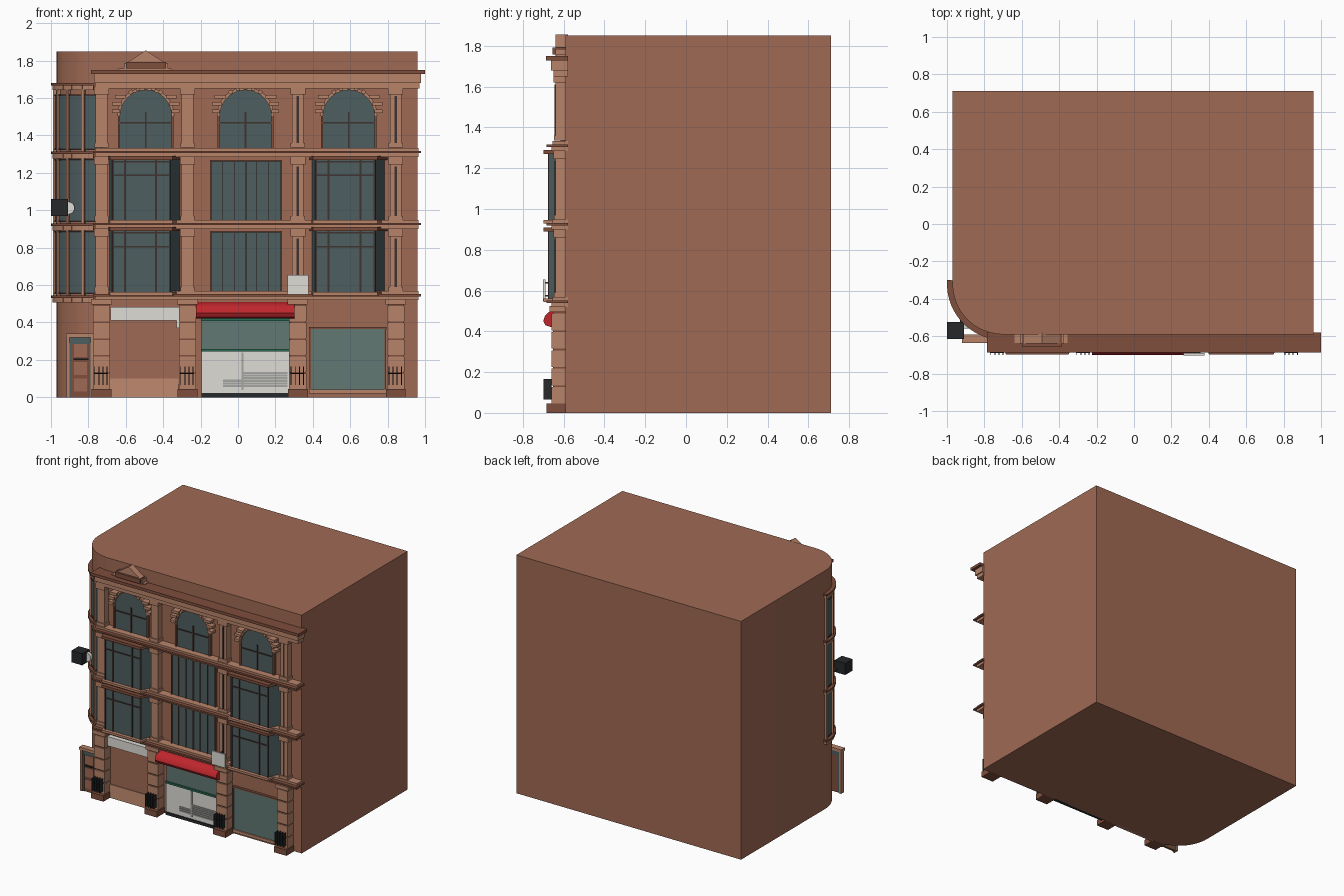
import bpy, bmesh, math
from mathutils import Vector

if "Cube" in bpy.data.objects:
    bpy.data.objects.remove(bpy.data.objects["Cube"])

def lin(c):
    c /= 255
    return c / 12.92 if c < 0.04 else ((c + 0.055) / 1.055) ** 2.4

MATS = {}
for n, rgb in dict(brick=(160, 106, 84), stone=(184, 132, 106), dark_stone=(126, 78, 60), glass=(78, 94, 96),
                   frame=(62, 50, 46), black=(38, 40, 42), white=(222, 220, 214), red=(190, 38, 44),
                   green=(40, 110, 85), grey=(165, 165, 163), shopglass=(98, 120, 115)).items():
    MATS[n] = bpy.data.materials.new(n)
    MATS[n].diffuse_color = (*[lin(c) for c in rgb], 1)

PARTS = {}  # part name -> (bmesh, material)

def part(name, mat):
    return PARTS.setdefault(name, (bmesh.new(), mat))[0]

def prism(name, mat, pts, axis, a, b):
    """Extrude a 2D outline along axis from a to b."""
    bm = part(name, mat)
    def pos(p, t):
        return {'x': (t, p[0], p[1]), 'y': (p[0], t, p[1]), 'z': (p[0], p[1], t)}[axis]
    lo = [bm.verts.new(pos(p, a)) for p in pts]
    hi = [bm.verts.new(pos(p, b)) for p in pts]
    n = len(pts)
    bm.faces.new(lo)
    bm.faces.new(hi[::-1])
    for i in range(n):
        bm.faces.new((lo[i], hi[i], hi[(i + 1) % n], lo[(i + 1) % n]))

def box(name, mat, x0, x1, y0, y1, z0, z1):
    prism(name, mat, [(x0, z0), (x1, z0), (x1, z1), (x0, z1)], 'y', y0, y1)

def polar(c, r, deg):
    return (c[0] + r * math.cos(math.radians(deg)), c[1] + r * math.sin(math.radians(deg)))

def ring(c, r0, r1, a0, a1, n):
    angs = [a0 + (a1 - a0) * i / n for i in range(n + 1)]
    return [polar(c, r1, a) for a in angs] + [polar(c, r0, a) for a in reversed(angs)]

F = -0.58            # back plane of everything fixed to the front wall
C, R = (-0.70, -0.32), 0.27   # rounded corner

# Main body with rounded front-left corner
prism("building_body", "brick", [polar(C, R, 180 + 90 * i / 20) for i in range(21)]
      + [(0.96, -0.59), (0.96, 0.71), (-0.97, 0.71)], 'z', 0, 1.85)

# Ground floor piers, upper pilasters and railings
for cx in (-0.73, -0.27, 0.32, 0.843):
    box("pier_base", "dark_stone", cx - .053, cx + .053, -.685, F, 0, .045)
    for i in range(5):
        z = .045 + i * .09
        box("pier_block", "stone", cx - .046, cx + .046, -.66, F, z, z + .082)
        box("pier_joint", "dark_stone", cx - .042, cx + .042, -.652, F, z + .082, z + .09)
    box("pier_capital", "stone", cx - .055, cx + .055, -.67, F, .495, .525)
    for k in range(4):
        x = cx - .036 + k * .022
        box("pier_railing", "black", x - .0025, x + .0025, -.70, -.66, .065, .165)
    box("pier_railing", "black", cx - .04, cx + .035, -.69, -.66, .125, .13)
    for z0, z1 in ((.565, .9), (.945, 1.285), (1.335, 1.66)):
        box("pilaster", "stone", cx - .031, cx + .031, -.64, F, z0, z1)
        box("pilaster_foot", "stone", cx - .038, cx + .038, -.648, F, z0, z0 + .025)
        box("pilaster_head", "stone", cx - .04, cx + .04, -.65, F, z1 - .04, z1)
        if cx > 0:
            box("pilaster_pipe", "frame", cx - .006, cx + .006, -.645, -.63, z0 + .02, z1 - .05)

# String courses and top cornice on the flat front
for z in (.52, .9, 1.285):
    box("string_course", "stone", -.765, .965, -.66, F, z, z + .02)
    box("string_course_top", "dark_stone", -.775, .978, -.685, F, z + .02, z + .032)
    box("string_course_sill", "stone", -.765, .965, -.655, F, z + .032, z + .048)
for x0, x1, y, z0, z1, m in ((-.765, .97, -.65, 1.65, 1.68, "stone"), (-.77, .978, -.662, 1.68, 1.728, "stone"),
                             (-.785, 1.0, -.687, 1.728, 1.75, "dark_stone")):
    box("cornice_" + m, m, x0, x1, y, F, z0, z1)

# Roof pediment
box("pediment_base", "stone", -.64, -.355, -.635, F, 1.745, 1.757)
box("pediment_block", "stone", -.61, -.375, -.64, F, 1.75, 1.785)
box("pediment_plaque", "dark_stone", -.6, -.385, -.655, F, 1.757, 1.792)
prism("pediment_gable", "stone", [(-.6, 1.785), (-.385, 1.785), (-.4925, 1.855)], 'y', -.64, F)

# Windows of the two middle storeys
for z0, z1 in ((.55, .89), (.935, 1.27)):
    h = z1 - z0
    for x0, x1 in ((-.69, -.305), (.395, .79)):
        bay = [(x0, F), (x0 + .018, -.672), (x1 - .055, -.672), (x1, F)]
        cap = [(x0 - .015, F), (x0 + .005, -.698), (x1 - .045, -.698), (x1 + .015, F)]
        prism("bay_glass", "glass", bay, 'z', z0, z1)
        prism("bay_cap", "dark_stone", cap, 'z', z1, z1 + .02)
        prism("bay_sill", "stone", cap, 'z', z0 - .005, z0 + .012)
        w = x1 - x0 - .073
        for t in (.01, .22, .75, .985):
            x = x0 + .018 + w * t
            box("bay_mullion", "frame", x - .005, x + .005, -.678, -.66, z0, z1)
        for t in (.75, .97):
            box("bay_transom", "frame", x0 + .018, x1 - .055, -.678, -.66, z0 + h * t - .004, z0 + h * t + .004)
    box("centre_window_glass", "glass", -.145, .23, -.603, F, z0, z1 - .005)
    for x, w in ((-.145, .008), (-.085, .003), (-.02, .003), (.042, .008), (.1, .003), (.165, .003), (.23, .008)):
        box("centre_window_mullion", "dark_stone", x - w / 2, x + w / 2, -.612, F, z0, z1)
    for z in (z0 + .005, z1 - .005):
        box("centre_window_rail", "dark_stone", -.15, .235, -.612, F, z - .005, z + .005)

# Arched top windows with stepped surround blocks
for cx in (-.493, .04, .592):
    c, r = (cx, 1.505), .14
    prism("arch_glass", "glass", [(cx - r, 1.333), (cx + r, 1.333)] + [polar(c, r, 9 * i) for i in range(21)],
          'y', -.605, F)
    prism("arch_ring", "stone", ring(c, r - .003, r + .013, 0, 180, 20), 'y', -.62, F)
    for s in (-1, 1):
        for dz, a, b in ((.015, .138, .18), (.055, .128, .18), (.092, .108, .165)):
            x = sorted((cx + s * a, cx + s * b))
            box("arch_block", "stone", *x, -.635, F, 1.505 + dz, 1.505 + dz + .02)
        x = cx + s * (r + .003)
        box("arch_jamb", "dark_stone", x - .006, x + .006, -.615, F, 1.333, 1.505)
    for a in (58, 74, 90, 106, 122):
        prism("arch_voussoir", "stone", ring(c, r, r + .02, a - 4, a + 4, 1), 'y', -.635, F)
    box("arch_mullion", "frame", cx - .005, cx + .005, -.612, F, 1.333, 1.525)
    box("arch_transom", "frame", cx - r, cx + r, -.612, F, 1.465, 1.473)

# Curved corner: bands, glazing and mullions
for z in (.525, .91, 1.295, 1.66):
    for i in range(7):
        a = 178 + i * 13
        prism("corner_band_block", "stone", ring(C, R - .02, R + .022, a, a + 12.4, 2), 'z', z - .018, z + .006)
    prism("corner_band", "dark_stone", ring(C, R - .02, R + .03, 176, 266, 14), 'z', z + .006, z + .02)
for z0, z1 in ((.555, .885), (.94, 1.27), (1.325, 1.615)):
    prism("corner_glass", "glass", ring(C, R - .02, R + .008, 180, 262, 14), 'z', z0, z1)
    for a in (180, 201, 222, 243, 262):
        prism("corner_mullion", "stone", ring(C, R - .02, R + .02, a - 1.6, a + 1.6, 1), 'z', z0 - .02, z1 + .03)
    for z in (z0, z1):
        prism("corner_rail", "frame", ring(C, R - .02, R + .012, 180, 262, 14), 'z', z - .004, z + .004)

# Wall lamp box on the corner
box("lamp_box", "black", -1.0, -.908, -.615, -.525, .97, 1.06)
prism("lamp_disc", "white", [polar((-.908, 1.012), .034, i * 18) for i in range(20)], 'y', -.56, -.535)
box("lamp_bracket", "frame", -.93, -.915, -.54, -.46, .985, 1.0)

# Corner door
box("door_leaf", "dark_stone", -.9, -.785, -.615, -.598, 0, .3)
for x in (-.91, -.78):
    box("door_post", "stone", x - .008, x + .008, -.628, -.59, 0, .325)
box("door_lintel", "stone", -.92, -.768, -.635, -.59, .32, .342)
box("door_fanlight", "glass", -.9, -.785, -.618, -.596, .285, .32)
for x in (-.894, -.79):
    box("door_sidelight", "glass", x - .007, x + .007, -.62, -.596, 0, .29)
for z in (.03, .12, .215):
    box("door_panel", "brick", -.878, -.806, -.621, -.6, z, z + .07)
box("door_bar", "black", -.88, -.8, -.624, -.6, .2, .208)

# Left shop front
prism("left_shop_ramp", "stone", [(-.605, 0), (F, 0), (F, .1), (-.595, .1)], 'x', -.685, -.318)
box("left_shop_sign", "white", -.683, -.312, -.625, F, .41, .482)
box("left_shop_sign_tab", "white", -.328, -.308, -.63, F, .37, .41)

# Centre shop front
box("shop_threshold", "black", -.195, .275, -.61, F, 0, .022)
box("shop_stallboard", "white", -.195, .275, -.603, F, .022, .25)
box("shop_glass", "shopglass", -.195, .275, -.6, F, .25, .44)
for z in (.252, .415):
    box("shop_rail", "green", -.197, .277, -.612, F, z - .007, z + .007)
box("shop_mullion", "grey", .02, .03, -.61, F, .04, .24)
for i in range(6):
    box("shop_vent_slat", "grey", .03 if i > 2 else -.08, .265, -.608, F, .055 + i * .014, .066 + i * .014)
prism("awning", "red", [(F, .51), (-.64, .508), (-.672, .495), (-.692, .475), (-.70, .45), (-.69, .43),
                        (-.665, .422), (F, .43)], 'x', -.225, .302)

# Right shop window and projecting blank sign
box("right_shop_glass", "shopglass", .385, .79, -.603, F, .04, .37)
box("right_shop_sill", "stone", .38, .793, -.612, F, .02, .042)
box("right_shop_head", "dark_stone", .38, .793, -.61, F, .365, .375)
for x in (.385, .787):
    box("right_shop_jamb", "dark_stone", x - .004, x + .004, -.61, F, .03, .37)
box("hanging_sign", "white", .265, .378, -.702, -.69, .55, .655)
for z in (.57, .635):
    box("hanging_sign_bracket", "frame", .315, .325, -.69, -.62, z, z + .008)

# Turn every collected part into an object
for name, (bm, mat) in PARTS.items():
    bmesh.ops.recalc_face_normals(bm, faces=bm.faces)
    me = bpy.data.meshes.new(name)
    bm.to_mesh(me)
    bm.free()
    me.materials.append(MATS[mat])
    ob = bpy.data.objects.new(name, me)
    bpy.context.collection.objects.link(ob)
    if name in ("building_body", "awning", "corner_glass", "lamp_disc"):
        bpy.ops.object.select_all(action='DESELECT')
        ob.select_set(True)
        bpy.context.view_layer.objects.active = ob
        bpy.ops.object.shade_smooth_by_angle(angle=math.radians(35))

for m in bpy.data.materials:
    if m.users and not m.is_grease_pencil:
        m.use_nodes = True
        m.node_tree.nodes["Principled BSDF"].inputs["Base Color"].default_value = m.diffuse_color
